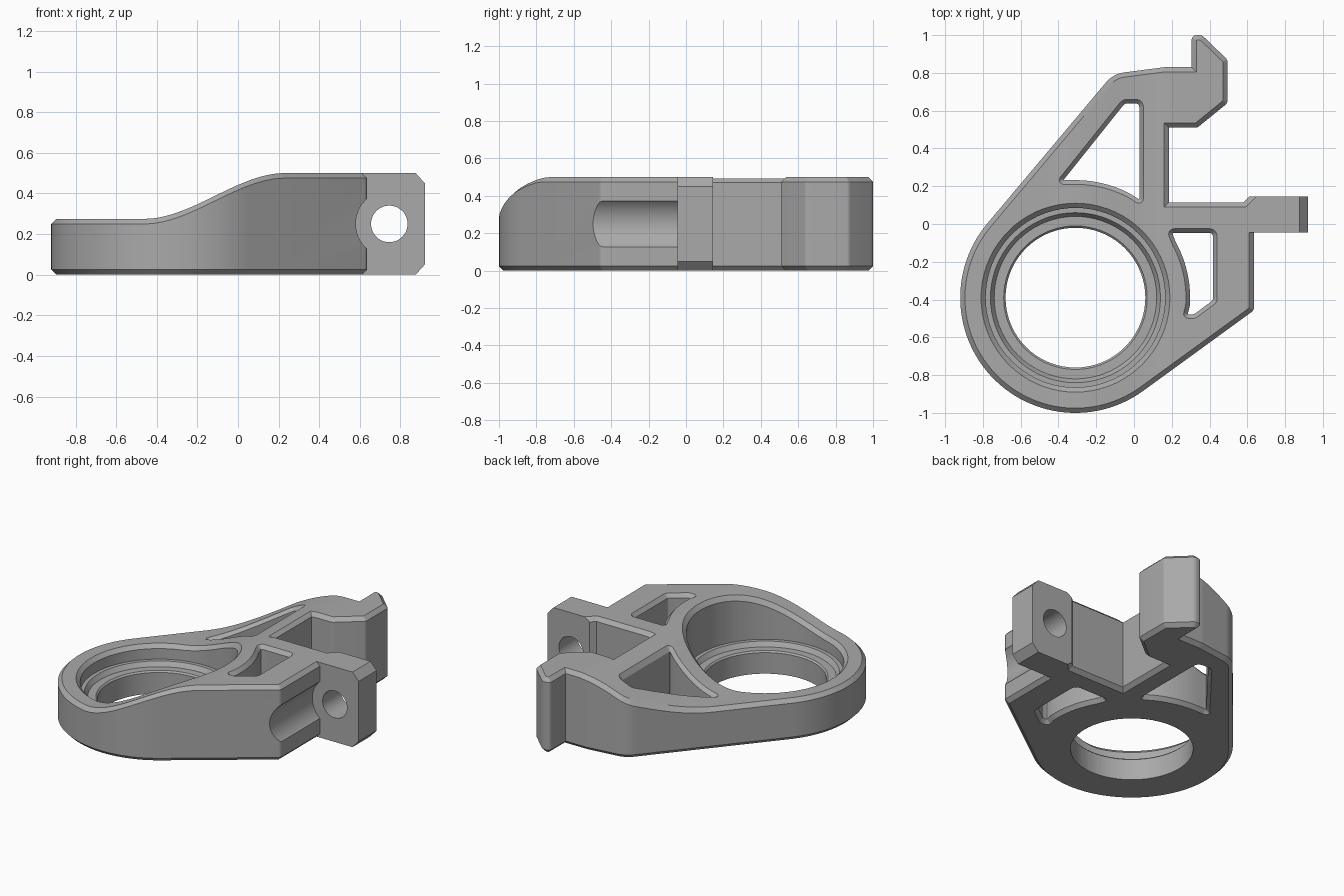
import bpy, bmesh, math
from mathutils import Vector

if "Cube" in bpy.data.objects:
    bpy.data.objects.remove(bpy.data.objects["Cube"], do_unlink=True)

H = 0.5          # full height
C = 0.025        # edge chamfer
CENTRE = Vector((-0.31, -0.39))


def arc(radius, start, end, steps):
    """Unfilleted points along an arc about the bore centre, angles in degrees."""
    angles = [math.radians(start + (end - start) * i / steps) for i in range(steps + 1)]
    return [(CENTRE.x + radius * math.cos(a), CENTRE.y + radius * math.sin(a), 0) for a in angles]


def rounded(points, steps=6):
    """Turn (x, y, radius) corners into a filleted outline."""
    out = []
    for i, (x, y, r) in enumerate(points):
        p = Vector((x, y))
        if r == 0:
            out.append(p)
            continue
        a = Vector(points[i - 1][:2]) - p
        b = Vector(points[(i + 1) % len(points)][:2]) - p
        half = a.angle(b) / 2
        t = min(r / math.tan(half), 0.48 * a.length, 0.48 * b.length)
        r = t * math.tan(half)
        a, b = a.normalized(), b.normalized()
        mid = p + (a + b).normalized() * (r / math.sin(half))
        u, v = p + a * t - mid, p + b * t - mid
        sweep = u.angle_signed(v)
        for k in range(steps + 1):
            ang = -sweep * k / steps
            c, s = math.cos(ang), math.sin(ang)
            out.append(mid + Vector((u.x * c - u.y * s, u.x * s + u.y * c)))
    return out


def oriented(loop, ccw):
    area = sum(loop[i - 1].cross(p) for i, p in enumerate(loop))
    return loop if (area > 0) == ccw else loop[::-1]


def chamfer_scale(p, q):
    """The lug has plain sides and a wider chamfer at its tip."""
    m = (p + q) / 2
    if m.x > 0.61 and m.y > -0.1:
        return 1.8 if m.x > 0.9 else 0
    return 1


def inset(loop, d):
    """Move an outline into the material, which lies on its left."""
    out = []
    for i, p in enumerate(loop):
        a, b = loop[i - 1], loop[(i + 1) % len(loop)]
        e, f = (p - a).normalized(), (b - p).normalized()
        n, m = Vector((-e.y, e.x)), Vector((-f.y, f.x))
        d1, d2 = d * chamfer_scale(a, p), d * chamfer_scale(p, b)
        det = n.cross(m)
        if abs(det) < 0.001:
            out.append(p + n * d1)
        else:
            out.append(p + Vector((d1 * m.y - d2 * n.y, n.x * d2 - m.x * d1)) / det)
    return out


# Outlines: body, two lightening pockets, bearing bore
body = arc(0.61, 140, 306, 56) + [
    (0.635, -0.457, 0.03), (0.635, -0.045, 0), (0.92, -0.045, 0), (0.92, 0.145, 0),
    (0.61, 0.145, 0), (0.58, 0.115, 0), (0.185, 0.115, 0), (0.185, 0.51, 0),
    (0.335, 0.51, 0.03), (0.495, 0.64, 0.03), (0.495, 0.87, 0.03), (0.36, 1.0, 0.04),
    (0.305, 1.0, 0.03), (0.305, 0.83, 0), (0.16, 0.83, 0), (-0.11, 0.795, 0.15)]
back_pocket = arc(0.6, 62, 91, 10) + [
    (-0.42, 0.21, 0.05), (-0.06, 0.66, 0.05), (0.05, 0.66, 0.04), (0.05, 0.09, 0.04)]
side_pocket = arc(0.585, -4, 29, 12) + [
    (0.17, -0.025, 0.04), (0.44, -0.025, 0.04), (0.44, -0.415, 0.04),
    (0.325, -0.5, 0.04), (0.255, -0.5, 0.04)]
bore = arc(0.37, 0, 355, 71)

edge = [(C, 0), (0, C), (0, H - C), (C, H)]
pocket_edge = [(0, 0), (-0.022, C), (-0.022, H - C), (0, H)]
bore_steps = [(0, 0), (0, 0.14), (0.01, 0.15), (0.06, 0.15), (0.08, 0.18),
              (0.105, 0.18), (0.105, H - C), (0.13, H)]

# Walls of every outline, then the flat caps
bm = bmesh.new()
caps = {0: [], H: []}
for points, ccw, profile in ((body, True, edge), (back_pocket, False, pocket_edge),
                             (side_pocket, False, pocket_edge), (bore, False, bore_steps)):
    loop = oriented(rounded(points), ccw)
    rings = [[bm.verts.new((p.x, p.y, z)) for p in inset(loop, d)] for d, z in profile]
    n = len(loop)
    for low, high in zip(rings, rings[1:]):
        for i in range(n):
            j = (i + 1) % n
            bm.faces.new((low[i], low[j], high[j], high[i]))
    for z, ring in ((0, rings[0]), (H, rings[-1])):
        caps[z] += [bm.edges.get((ring[i - 1], ring[i])) for i in range(n)]
for z, edges in caps.items():
    bmesh.ops.triangle_fill(bm, use_beauty=True, use_dissolve=False, edges=edges,
                            normal=(0, 0, 1 if z else -1))

# Lug tip chamfer
for v in bm.verts:
    if v.co.x > 0.915:
        v.co.z = min(max(v.co.z, 0.05), H - 0.05)

# Slice across the slope and sweep the top down in an S curve
SLOPE_START, SLOPE_END, DROP = -0.46, 0.23, 0.225
for i in range(33):
    x = SLOPE_START + (SLOPE_END - SLOPE_START) * i / 32
    bmesh.ops.bisect_plane(bm, geom=bm.verts[:] + bm.edges[:] + bm.faces[:], dist=1e-5,
                           plane_co=(x, 0, 0), plane_no=(1, 0, 0))
for v in bm.verts:
    if v.co.z > 0.4:
        t = min(max((v.co.x - SLOPE_START) / (SLOPE_END - SLOPE_START), 0), 1)
        v.co.z -= DROP * (1 - t * t * (3 - 2 * t))
bmesh.ops.recalc_face_normals(bm, faces=bm.faces[:])

mesh = bpy.data.meshes.new("bracket_body")
bm.to_mesh(mesh)
bm.free()
bracket = bpy.data.objects.new("bracket_body", mesh)
bpy.context.collection.objects.link(bracket)

grey = bpy.data.materials.new("plain_grey")
grey.use_nodes = True
grey.diffuse_color = (0.4, 0.4, 0.4, 1)
grey.node_tree.nodes["Principled BSDF"].inputs["Base Color"].default_value = (0.4, 0.4, 0.4, 1)
mesh.materials.append(grey)


def bore_along_y(name, radius, y0, y1):
    """Drill a round hole along y through the lug axis."""
    bpy.ops.mesh.primitive_cylinder_add(vertices=48, radius=radius, depth=y1 - y0,
                                        location=(0.745, (y0 + y1) / 2, 0.25),
                                        rotation=(math.pi / 2, 0, 0))
    cutter = bpy.context.object
    cutter.name = name
    cutter.hide_render = True
    cutter.data.materials.append(grey)
    mod = bracket.modifiers.new(name, "BOOLEAN")
    mod.operation, mod.solver, mod.object = "DIFFERENCE", "EXACT", cutter
    bpy.ops.object.select_all(action="DESELECT")
    bracket.select_set(True)
    bpy.context.view_layer.objects.active = bracket
    bpy.ops.object.modifier_apply(modifier=name)
    bpy.data.objects.remove(cutter, do_unlink=True)


# Bolt hole through the lug and clearance channel in front of it
bore_along_y("bolt_hole", 0.09, -0.2, 0.3)
bore_along_y("bolt_head_channel", 0.165, -1.0, -0.046)
bpy.ops.object.shade_smooth_by_angle(angle=math.radians(25))
